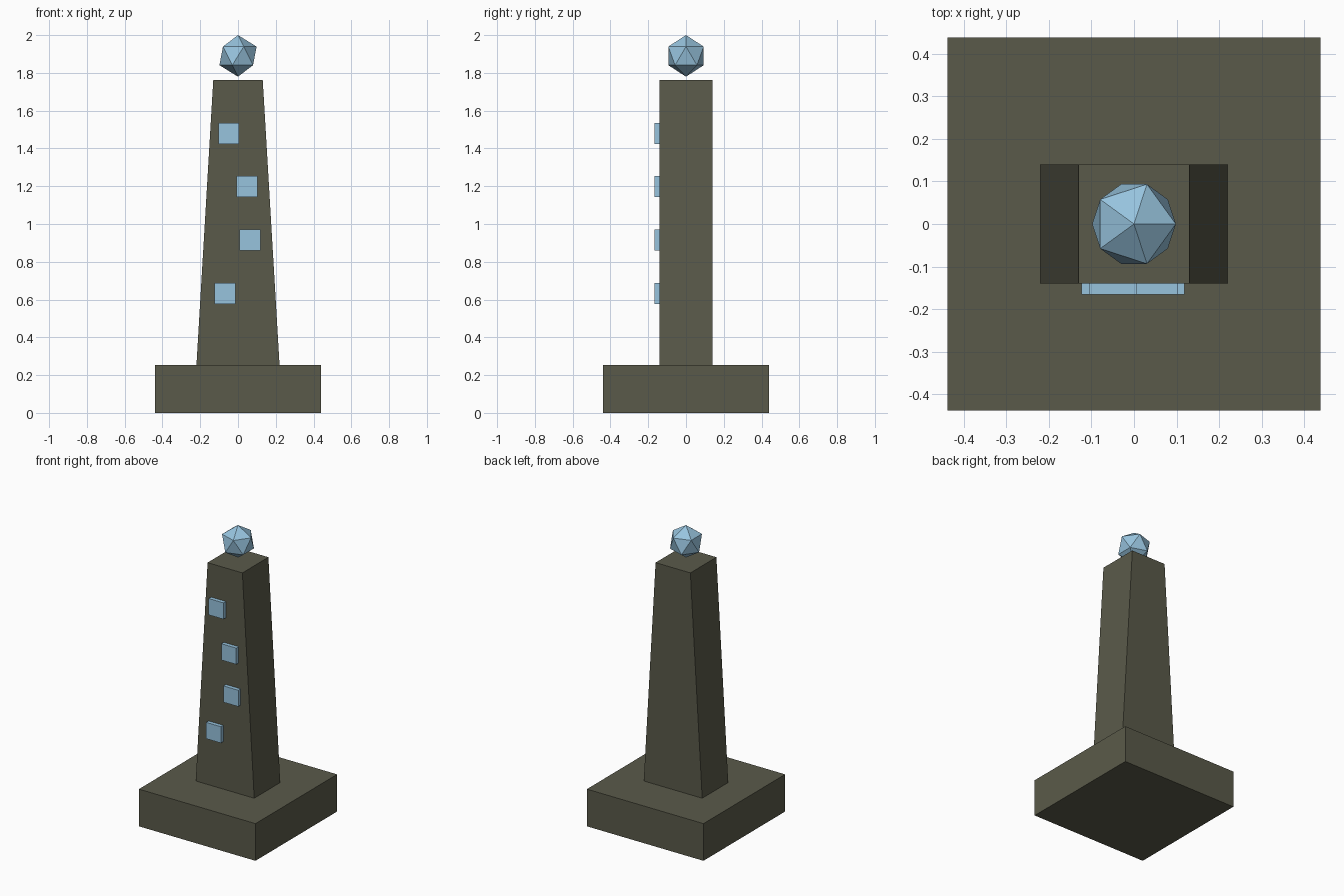
import bpy

cube = bpy.data.objects.get("Cube")
if cube:
    bpy.data.objects.remove(cube, do_unlink=True)


def make_material(name, rgb):
    mat = bpy.data.materials.new(name)
    mat.use_nodes = True
    color = (*rgb, 1.0)
    mat.diffuse_color = color
    mat.node_tree.nodes["Principled BSDF"].inputs["Base Color"].default_value = color
    return mat


def box(name, center, size, mat):
    bpy.ops.mesh.primitive_cube_add(size=1, location=center)
    obj = bpy.context.object
    obj.name = name
    for v in obj.data.vertices:
        v.co = [c * s for c, s in zip(v.co, size)]
    obj.data.materials.append(mat)
    return obj


stone = make_material("dark olive stone", (0.102, 0.102, 0.068))
crystal = make_material("pale blue crystal", (0.31, 0.55, 0.73))

BASE_W, BASE_H = 0.878, 0.253
TOWER_TOP, TOWER_W, TOWER_D = 1.763, 0.44, 0.28

# Square plinth
box("base", (0, 0, BASE_H / 2), (BASE_W, BASE_W, BASE_H), stone)

# Shaft, narrowing only from side to side
tower = box("tower", (0, 0, (BASE_H + TOWER_TOP) / 2),
            (TOWER_W, TOWER_D, TOWER_TOP - BASE_H), stone)
for v in tower.data.vertices:
    if v.co.z > 0:
        v.co.x *= 0.595

# Raised square panels scattered up the front
for i, (x, z) in enumerate([(-0.068, 0.632), (0.063, 0.915), (0.047, 1.198), (-0.049, 1.48)]):
    box(f"front_panel_{i + 1}", (x, -TOWER_D / 2 - 0.0125, z), (0.111, 0.027, 0.111), crystal)

# Faceted gem floating above the shaft
bpy.ops.mesh.primitive_ico_sphere_add(subdivisions=1, radius=0.11, location=(0, 0, 1.89))
gem = bpy.context.object
gem.name = "floating_gem"
gem.data.materials.append(crystal)
